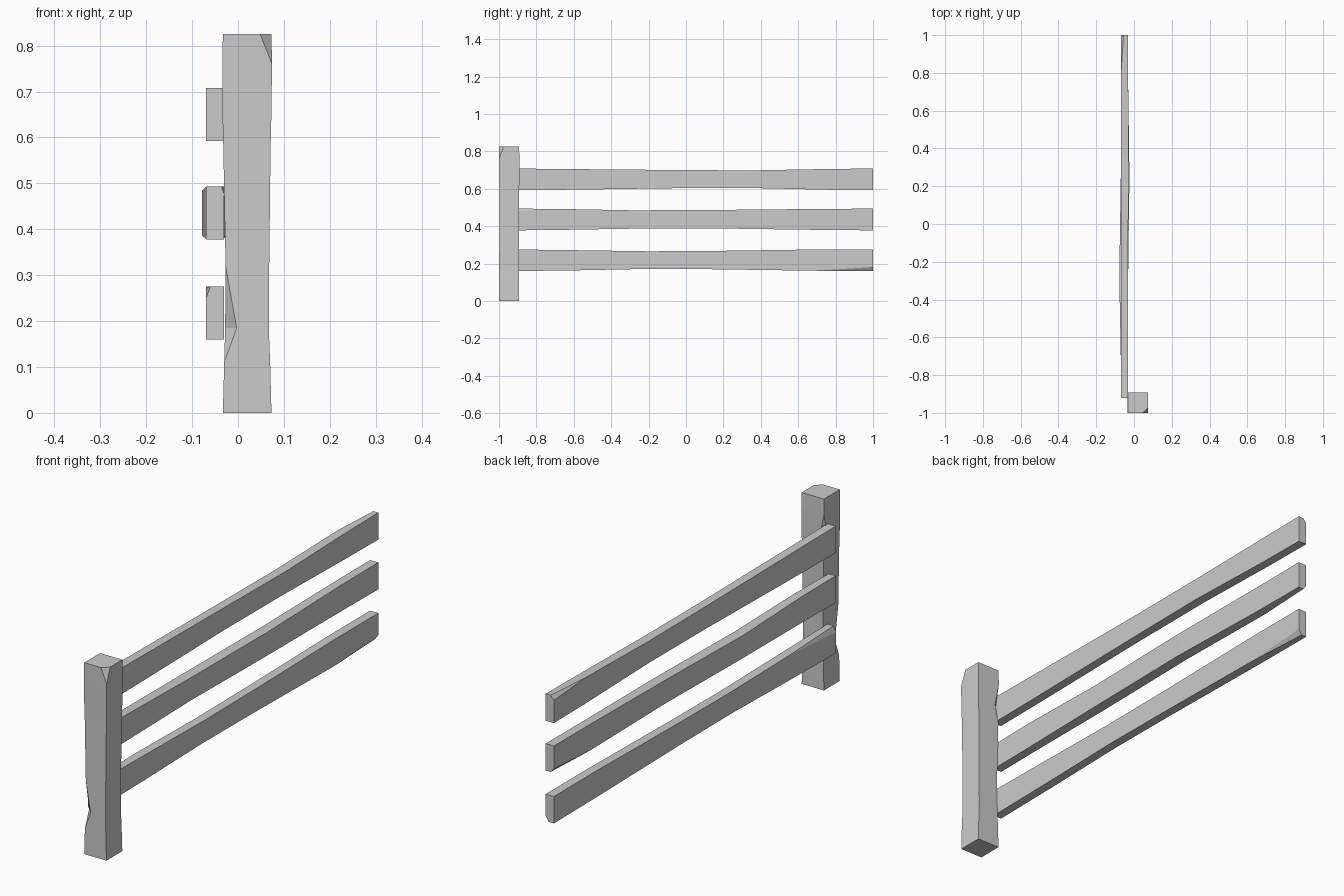
import bpy, bmesh
from mathutils import Vector

if "Cube" in bpy.data.objects:
    bpy.data.objects.remove(bpy.data.objects["Cube"])


def beam(name, sections, place):
    """Loft of rectangles (pos, a0, a1, b0, b1, {corner: (cut_a, cut_b)}).
    Corners run 0: a0b0, 1: a1b0, 2: a1b1, 3: a0b1; cuts chip them off."""
    bm = bmesh.new()
    rings = []
    for pos, a0, a1, b0, b1, cuts in sections:
        ring = []
        corners = [(a0, b0, 1, 1), (a1, b0, -1, 1), (a1, b1, -1, -1), (a0, b1, 1, -1)]
        for i, (a, b, sa, sb) in enumerate(corners):
            ca, cb = cuts.get(i, (0, 0))
            pair = [(a, b + sb * cb), (a + sa * ca, b)]
            if i % 2:
                pair.reverse()
            ring += [bm.verts.new(place(pos, p, q)) for p, q in pair]
        rings.append(ring)
    for r, s in zip(rings, rings[1:]):
        for i in range(8):
            j = (i + 1) % 8
            bm.faces.new((r[i], r[j], s[j], s[i]))
    bm.faces.new(rings[0])
    bm.faces.new(rings[-1])
    bmesh.ops.remove_doubles(bm, verts=bm.verts, dist=1e-5)
    bmesh.ops.recalc_face_normals(bm, faces=bm.faces)
    mesh = bpy.data.meshes.new(name)
    bm.to_mesh(mesh)
    bm.free()
    obj = bpy.data.objects.new(name, mesh)
    bpy.context.collection.objects.link(obj)
    return obj


# Post: slightly waisted, with chipped corners
beam("post", [
    (0.0,   -0.033, 0.073, -1.0, -0.892, {}),
    (0.11,  -0.030, 0.070, -1.0, -0.893, {}),
    (0.185, -0.028, 0.067, -0.999, -0.894, {0: (0.025, 0.025)}),
    (0.32,  -0.027, 0.068, -0.998, -0.894, {}),
    (0.58,  -0.032, 0.071, -0.998, -0.892, {}),
    (0.66,  -0.034, 0.073, -0.999, -0.891, {3: (0.02, 0.02)}),
    (0.76,  -0.034, 0.074, -1.0, -0.891, {}),
    (0.825, -0.033, 0.073, -1.0, -0.892, {1: (0.025, 0.025)}),
], lambda t, a, b: Vector((a, b, t)))

# Rails: (centre height, front bulge, back bulge, end chips, mid points)
# Each mid point is (y, bottom offset, top offset) from the end profile
rails = {
    "bottom_rail": (0.2175, 0.0, 0.0, {3: (0.01, 0.025)}, {1: (0.015, 0.022)},
                    [(-0.6, 0.004, -0.004), (-0.2, 0.012, -0.010),
                     (0.15, 0.010, -0.008), (0.7, 0.002, 0.0)]),
    "middle_rail": (0.4355, 0.008, 0.007, {2: (0.005, 0.015)}, {0: (0.015, 0.018)},
                    [(-0.7, 0.002, -0.001), (-0.28, 0.009, -0.009),
                     (0.25, 0.009, -0.006), (0.75, 0.002, -0.001)]),
    "top_rail": (0.650, 0.0, 0.003, {}, {3: (0.015, 0.018)},
                 [(-0.6, 0.003, -0.003), (-0.05, 0.011, -0.008),
                  (0.35, 0.012, -0.010), (0.78, 0.002, -0.002)]),
}
for name, (z, front, back, chip_near, chip_far, mids) in rails.items():
    lo, hi = z - 0.058, z + 0.058
    secs = [(-0.92, -0.07, -0.031, lo, hi, chip_near)]
    for i, (y, dlo, dhi) in enumerate(mids):
        f = front if i == 1 else 0.0
        g = back if i == 2 else 0.0
        secs.append((y, -0.07 - f, -0.031 + g, lo + dlo, hi + dhi, {}))
    secs.append((1.0, -0.07, -0.031, lo, hi, chip_far))
    beam(name, secs, lambda t, a, b: Vector((a, t, b)))
